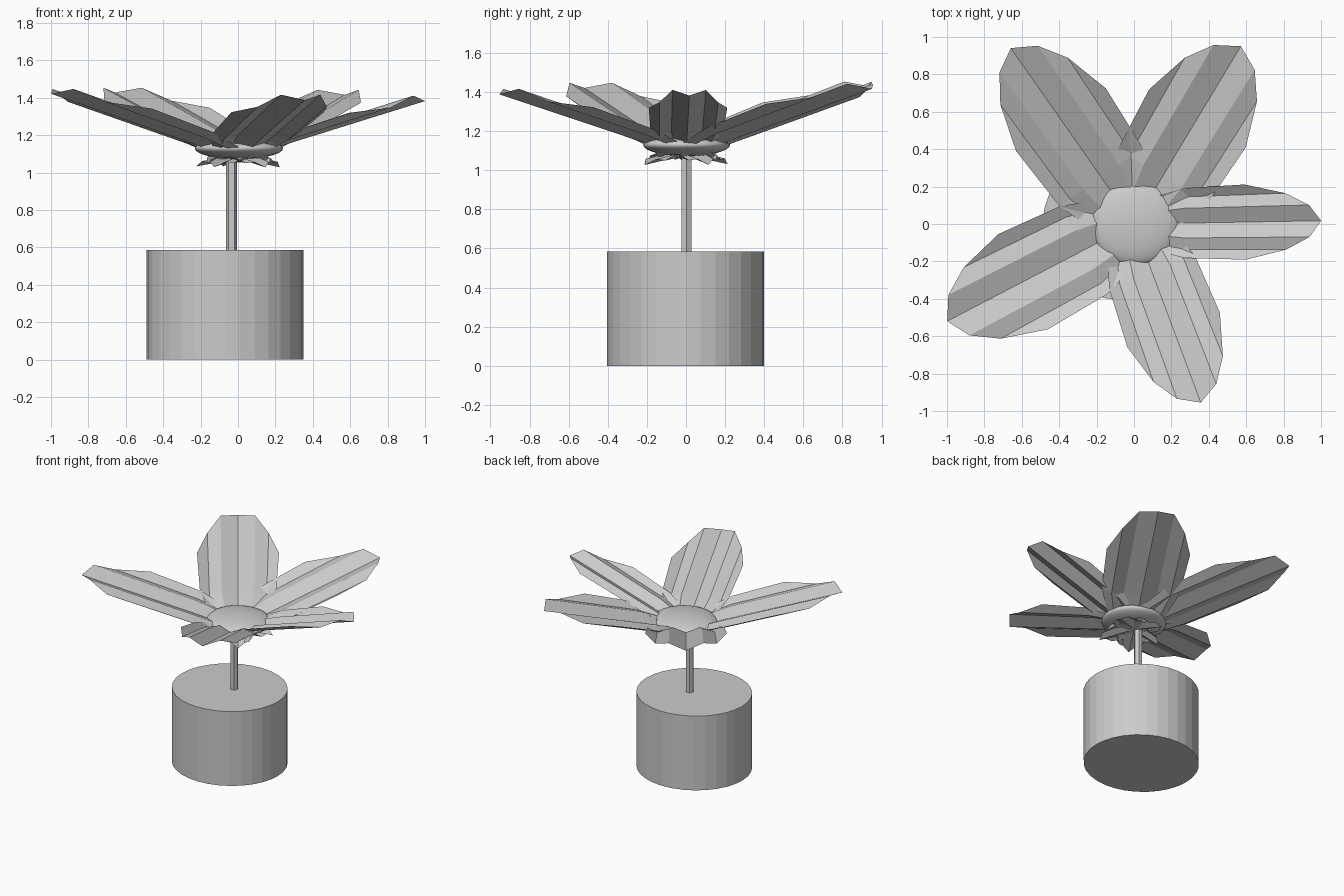
import bpy, math

if "Cube" in bpy.data.objects:
    bpy.data.objects.remove(bpy.data.objects["Cube"])

grey = bpy.data.materials.new("plain_grey")
grey.diffuse_color = (0.6, 0.6, 0.6, 1)
grey.use_nodes = True
grey.node_tree.nodes["Principled BSDF"].inputs["Base Color"].default_value = grey.diffuse_color


def finish(ob, name):
    ob.name = name
    ob.data.materials.append(grey)
    return ob


# pot: slightly oval, faceted cylinder
bpy.ops.mesh.primitive_cylinder_add(vertices=32, radius=1, depth=0.585, location=(-0.07, -0.003, 0.2925))
pot = finish(bpy.context.object, "pot")
pot.scale = (0.419, 0.402, 1)

# stem: thin six-sided rod
bpy.ops.mesh.primitive_cylinder_add(vertices=6, radius=0.03, depth=0.54, location=(-0.035, 0.003, 0.84),
                                    rotation=(0, 0, math.radians(30)))
finish(bpy.context.object, "stem")

# flower centre: flattened smooth ball
bpy.ops.mesh.primitive_uv_sphere_add(segments=32, ring_count=16, radius=1, location=(0.005, 0.003, 1.13))
centre = finish(bpy.context.object, "flower_centre")
centre.scale = (0.236, 0.222, 0.058)
bpy.ops.object.shade_smooth()

# pleated petal: seven long creases, indexed by distance from the midline
TIP_U = (1.12, 1.05, 0.91, 0.665)
TIP_V = (0.0, 0.122, 0.215, 0.287)
PLEAT = (0.012, 0.06, 0.035, 0.075)


def petal(name, angle, su, sv):
    a = math.radians(angle)
    verts, faces = [], []
    for row in range(4):
        for k in range(-3, 4):
            i = abs(k)
            u, fv, fw = (
                (-0.25 + 0.035 * i, 0.36, 0.5),
                (0.08, 0.66, 0.6),
                (0.3, 0.93, 0.9),
                (TIP_U[i], 1.0, 1.0),
            )[row]
            v = math.copysign(TIP_V[i], k) * fv * sv
            z = 1.06 + (0.31 if u > 0 else 0.15) * u * su + PLEAT[i] * fw
            u *= su
            verts.append((u * math.cos(a) - v * math.sin(a), u * math.sin(a) + v * math.cos(a), z))
    for r in range(3):
        for c in range(6):
            p = r * 7 + c
            faces.append((p, p + 7, p + 8, p + 1)[::-1])
    me = bpy.data.meshes.new(name)
    me.from_pydata(verts, [], faces)
    ob = bpy.data.objects.new(name, me)
    bpy.context.collection.objects.link(ob)
    finish(ob, name)


for n, (angle, su, sv) in enumerate([(1, 0.893, 0.7), (59, 0.99, 1.05), (125, 1.025, 1.02),
                                     (207.5, 1.005, 1.0), (290.5, 0.91, 0.92)]):
    petal(f"petal_{n + 1}", angle, su, sv)
